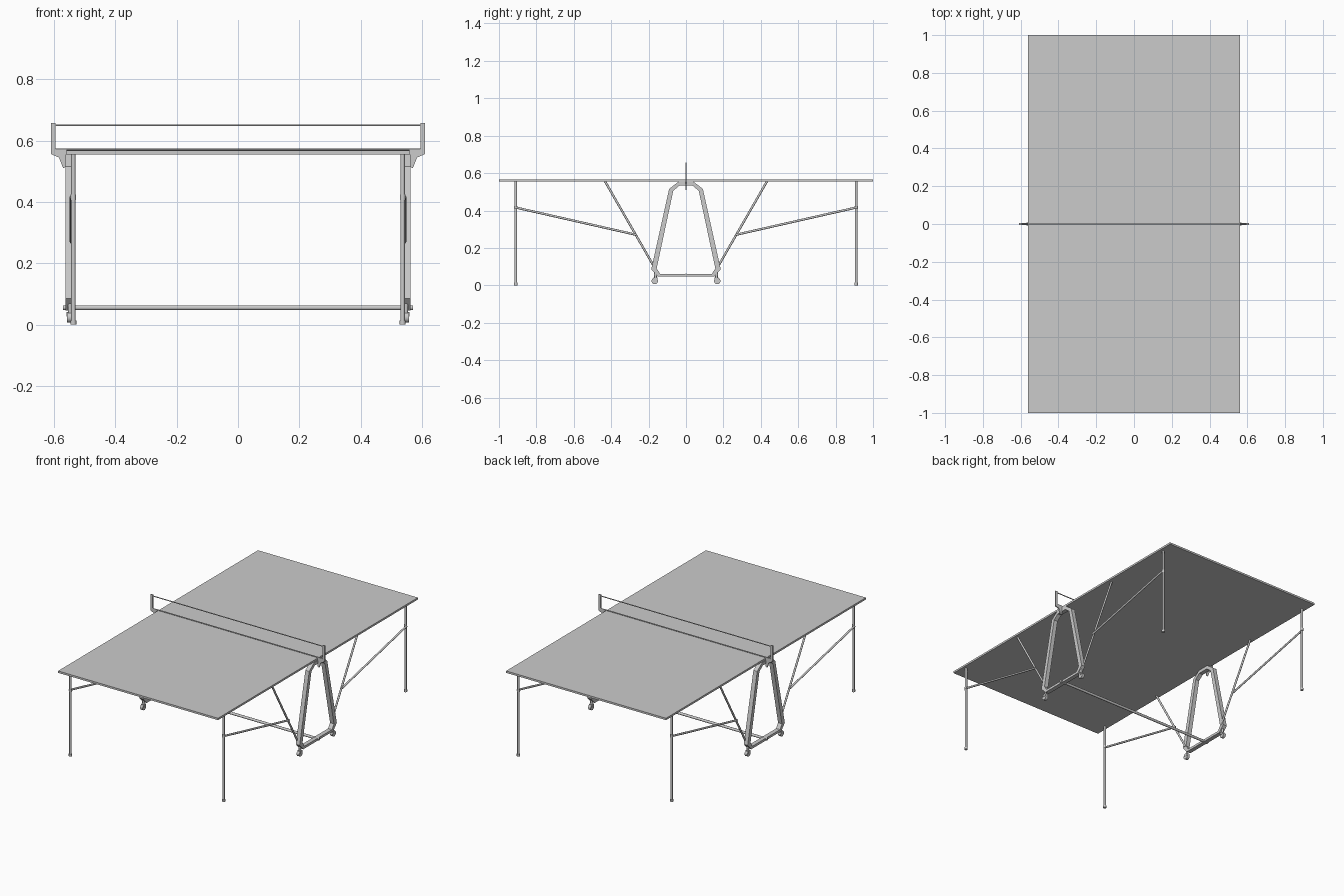
import bpy, bmesh, math
from mathutils import Vector

cube = bpy.data.objects.get("Cube")
if cube:
    bpy.data.objects.remove(cube, do_unlink=True)

grey = bpy.data.materials.new("light grey")
grey.use_nodes = True
colour = (0.6, 0.6, 0.6, 1)
grey.diffuse_color = colour
grey.node_tree.nodes["Principled BSDF"].inputs["Base Color"].default_value = colour


def finish(name, bm, smooth=False):
    bmesh.ops.recalc_face_normals(bm, faces=bm.faces)
    mesh = bpy.data.meshes.new(name)
    bm.to_mesh(mesh)
    bm.free()
    mesh.materials.append(grey)
    obj = bpy.data.objects.new(name, mesh)
    bpy.context.collection.objects.link(obj)
    if smooth:
        bpy.ops.object.select_all(action='DESELECT')
        obj.select_set(True)
        bpy.context.view_layer.objects.active = obj
        bpy.ops.object.shade_smooth_by_angle(angle=math.radians(40))
    return obj


def box(name, centre, size):
    bm = bmesh.new()
    bmesh.ops.create_cube(bm, size=1)
    bmesh.ops.scale(bm, vec=size, verts=bm.verts)
    bmesh.ops.translate(bm, vec=centre, verts=bm.verts)
    return finish(name, bm)


def tube(name, a, b, radius, sides=12):
    a, b = Vector(a), Vector(b)
    bm = bmesh.new()
    bmesh.ops.create_cone(bm, cap_ends=True, segments=sides, radius1=radius,
                          radius2=radius, depth=(b - a).length)
    turn = (b - a).to_track_quat('Z', 'Y').to_matrix()
    bmesh.ops.rotate(bm, matrix=turn, verts=bm.verts)
    bmesh.ops.translate(bm, vec=(a + b) / 2, verts=bm.verts)
    return finish(name, bm, smooth=True)


def extrude(name, bm, vec):
    solid = bmesh.ops.extrude_face_region(bm, geom=bm.faces[:])["geom"]
    verts = [v for v in solid if isinstance(v, bmesh.types.BMVert)]
    bmesh.ops.translate(bm, vec=vec, verts=verts)
    return finish(name, bm)


# Playing surface
box("tabletop", (0, 0, 0.561), (1.12, 2.0, 0.012))

# Net cords and the axle joining the two side frames
tube("net_top_cord", (-0.6, 0, 0.65), (0.6, 0, 0.65), 0.003, 8)
tube("net_bottom_cord", (-0.6, 0, 0.571), (0.6, 0, 0.571), 0.003, 8)
tube("cross_tube", (-0.57, 0, 0.055), (0.57, 0, 0.055), 0.008)

# Half outlines of the side frame, from top to bottom
outer = [(0.04, 0.554), (0.09, 0.516), (0.186, 0.085), (0.15, 0.046)]
inner = [(0.035, 0.533), (0.068, 0.506), (0.157, 0.09), (0.138, 0.061)]
bracket = [(0.61, 0.658), (0.596, 0.658), (0.596, 0.572), (0.56, 0.572),
           (0.56, 0.515), (0.57, 0.51), (0.584, 0.545), (0.61, 0.556)]


def closed(half):
    return half + [(-y, z) for y, z in reversed(half)]


for side, s in (("left", 1), ("right", -1)):
    # Trapezoid side frame
    bm = bmesh.new()
    rings = [[bm.verts.new((s * 0.535, y, z)) for y, z in closed(h)]
             for h in (outer, inner)]
    n = len(rings[0])
    for i in range(n):
        j = (i + 1) % n
        bm.faces.new((rings[0][i], rings[0][j], rings[1][j], rings[1][i]))
    extrude(side + "_side_frame", bm, (s * 0.027, 0, 0))

    # Net post with its clamp bracket
    bm = bmesh.new()
    bm.faces.new([bm.verts.new((s * x, -0.004, z)) for x, z in bracket])
    extrude(side + "_net_post", bm, (0, 0.008, 0))

    for end, e in (("front", -1), ("back", 1)):
        tag = side + "_" + end
        # Leg, foot, diagonal strut and brace
        tube(tag + "_leg", (s * 0.537, e * 0.91, 0.008), (s * 0.537, e * 0.91, 0.556), 0.007)
        tube(tag + "_foot", (s * 0.537, e * 0.91, 0), (s * 0.537, e * 0.91, 0.014), 0.0095)
        tube(tag + "_strut", (s * 0.537, e * 0.165, 0.09), (s * 0.537, e * 0.433, 0.556), 0.006)
        tube(tag + "_brace", (s * 0.543, e * 0.91, 0.416), (s * 0.543, e * 0.265, 0.27), 0.006)
        tube(tag + "_leg_clamp", (s * 0.537, e * 0.91, 0.407), (s * 0.537, e * 0.91, 0.425), 0.009)
        # Caster: stem, fork and wheel
        tube(tag + "_caster_stem", (s * 0.548, e * 0.162, 0.03), (s * 0.548, e * 0.165, 0.075), 0.007)
        box(tag + "_caster_fork", (s * 0.548, e * 0.163, 0.034), (0.022, 0.022, 0.014))
        tube(tag + "_caster_wheel", (s * 0.539, e * 0.167, 0.023), (s * 0.557, e * 0.167, 0.023), 0.017, 20)
